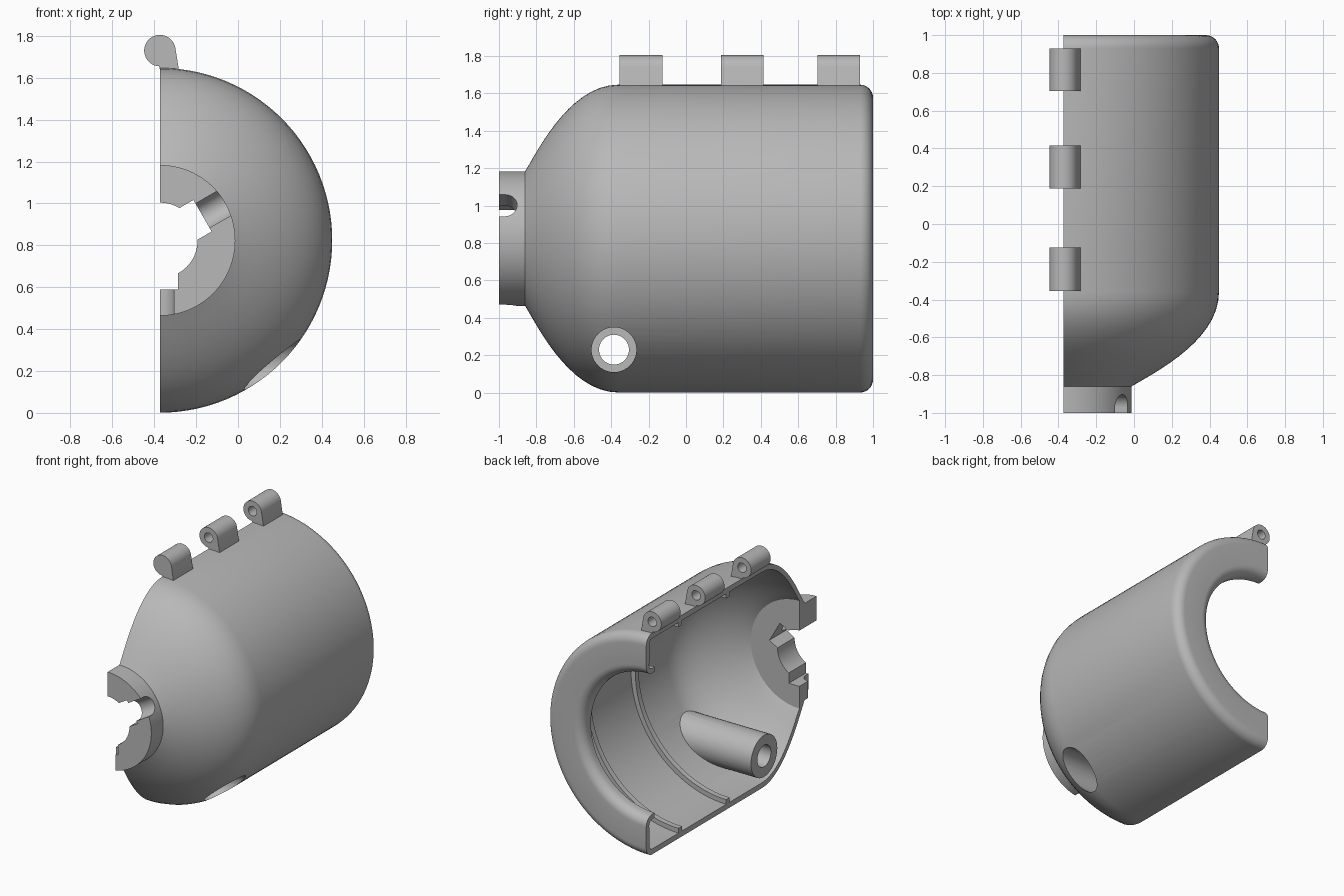
import bpy, bmesh, math
from mathutils import Vector, Matrix
from mathutils.geometry import interpolate_bezier

if "Cube" in bpy.data.objects:
    bpy.data.objects.remove(bpy.data.objects["Cube"])

AXIS_X, AXIS_Z = -0.373, 0.824   # axis of the round housing, along y
RADIUS = 0.823
WALL = 0.04
HINGE_Z = 1.73

grey = bpy.data.materials.new("plain_grey")
grey.use_nodes = True
grey.diffuse_color = (0.48, 0.48, 0.48, 1)
grey.node_tree.nodes["Principled BSDF"].inputs["Base Color"].default_value = grey.diffuse_color


def finish(name, bm):
    bmesh.ops.recalc_face_normals(bm, faces=bm.faces)
    mesh = bpy.data.meshes.new(name)
    bm.to_mesh(mesh)
    bm.free()
    mesh.materials.append(grey)
    obj = bpy.data.objects.new(name, mesh)
    bpy.context.collection.objects.link(obj)
    return obj


def activate(obj):
    bpy.ops.object.select_all(action="DESELECT")
    obj.select_set(True)
    bpy.context.view_layer.objects.active = obj


def combine(obj, other, operation, keep=False):
    mod = obj.modifiers.new(operation.lower(), "BOOLEAN")
    mod.operation, mod.solver, mod.object = operation, "EXACT", other
    activate(obj)
    bpy.ops.object.modifier_apply(modifier=mod.name)
    if not keep:
        bpy.data.objects.remove(other)


def half_revolve(name, outline, steps=56):
    """Sweep a closed (y, radius) outline half a turn on the +x side."""
    bm = bmesh.new()
    rings = []
    for i in range(steps + 1):
        a = math.pi * (i / steps - 0.5)
        rings.append([bm.verts.new((AXIS_X + r * math.cos(a), y, AXIS_Z + r * math.sin(a)))
                      for y, r in outline])
    n = len(outline)
    for a, b in zip(rings, rings[1:]):
        for k in range(n):
            j = (k + 1) % n
            bm.faces.new((a[k], a[j], b[j], b[k]))
    bm.faces.new(rings[0])
    bm.faces.new(rings[-1])
    return finish(name, bm)


def prism(name, outline, y0, y1):
    """Extrude an (x, z) outline along y."""
    bm = bmesh.new()
    face = bm.faces.new([bm.verts.new((x, y0, z)) for x, z in outline])
    ext = bmesh.ops.extrude_face_region(bm, geom=[face])
    moved = [v for v in ext["geom"] if isinstance(v, bmesh.types.BMVert)]
    bmesh.ops.translate(bm, verts=moved, vec=(0, y1 - y0, 0))
    return finish(name, bm)


def cylinder(name, radius, start, end):
    start, end = Vector(start), Vector(end)
    axis = end - start
    place = Matrix.Translation((start + end) / 2) @ axis.to_track_quat("Z", "Y").to_matrix().to_4x4()
    bm = bmesh.new()
    bmesh.ops.create_cone(bm, cap_ends=True, segments=40, radius1=radius, radius2=radius,
                          depth=axis.length, matrix=place)
    return finish(name, bm)


def radial_box(name, angle, r0, r1, half_width, y0, y1):
    """Box pointing outward from the housing axis."""
    place = (Matrix.Translation((AXIS_X, 0, AXIS_Z)) @ Matrix.Rotation(-angle, 4, "Y")
             @ Matrix.Translation(((r0 + r1) / 2, (y0 + y1) / 2, 0))
             @ Matrix.Diagonal((r1 - r0, y1 - y0, 2 * half_width, 1)))
    bm = bmesh.new()
    bmesh.ops.create_cube(bm, size=1, matrix=place)
    return finish(name, bm)


def bezier(a, b, c, d, count=16):
    return [(p.x, p.y) for p in interpolate_bezier(*[Vector((*q, 0)) for q in (a, b, c, d)], count)]


def arc(cx, cy, r, a0, a1, count=8):
    angles = [math.radians(a0 + (a1 - a0) * i / count) for i in range(count + 1)]
    return [(cx + r * math.cos(a), cy + r * math.sin(a)) for a in angles]


# Housing section: neck, dome, barrel, rolled rear flange, ribbed inner wall
inner = RADIUS - WALL
dome = bezier((-0.86, 0.36), (-0.79, 0.475), (-0.62, RADIUS), (-0.36, RADIUS))
section = [(-1, 0.18), (-1, 0.36)] + dome
section += arc(0.93, RADIUS - 0.07, 0.07, 90, 0)
section += arc(0.93, 0.595, 0.07, 0, -90)
section += [(0.9, 0.525), (0.9, 0.56)]
section += arc(0.93, 0.595, 0.035, -90, 0)
section += arc(0.93, RADIUS - 0.07, 0.03, 0, 90)
for rib in (0.6, 0.04):
    section += [(rib + 0.02, inner), (rib + 0.02, inner - 0.035),
                (rib - 0.02, inner - 0.035), (rib - 0.02, inner)]
section += bezier((-0.36, inner), (-0.6, inner), (-0.74, 0.48), (-0.8, 0.4))
section += [(-0.8, 0.18)]
housing = half_revolve("housing", section)

# Screw boss inside, trimmed to the housing envelope
BOSS_Y, BOSS_Z = -0.385, 0.23
boss = cylinder("screw_boss", 0.155, (-0.6, BOSS_Y, BOSS_Z), (0.6, BOSS_Y, BOSS_Z))
envelope = half_revolve("envelope", [(-0.86, 0.3)] + [(y, r - 0.015) for y, r in dome]
                        + [(0.1, RADIUS - 0.015), (0.1, 0.3)])
combine(boss, envelope, "INTERSECT")
combine(housing, boss, "UNION")
for radius, start in ((0.12, -0.2), (0.08, -0.6)):
    hole = cylinder("screw_hole", radius, (start, BOSS_Y, BOSS_Z), (0.7, BOSS_Y, BOSS_Z))
    combine(housing, hole, "DIFFERENCE")

# Nut pockets and open-ended screw slots in the neck
for degrees in (30, -90):
    a = math.radians(degrees)
    out = Vector((math.cos(a), 0, math.sin(a)))
    centre = Vector((AXIS_X, -0.97, AXIS_Z))
    combine(housing, radial_box("nut_pocket", a, 0.02, 0.235, 0.087, -1.1, -0.7), "DIFFERENCE")
    combine(housing, radial_box("slot_mouth", a, 0.1, 0.5, 0.067, -1.1, -0.97), "DIFFERENCE")
    combine(housing, cylinder("slot_end", 0.067, centre + out * 0.1, centre + out * 0.5), "DIFFERENCE")

# Hinge knuckles with a pin hole that stops inside the front one
pin_hole = cylinder("pin_hole", 0.035, (AXIS_X, -0.3, HINGE_Z), (AXIS_X, 1.1, HINGE_Z))
knuckle = arc(0, 0, 0.075, 10, 267, 28) + [(0.003, -0.1), (0.092, -0.1)]
knuckle = [(AXIS_X + x, HINGE_Z + z) for x, z in knuckle]
parts = [housing]
for place, y0, y1 in (("front", -0.355, -0.125), ("middle", 0.187, 0.415), ("rear", 0.703, 0.93)):
    lug = prism(place + "_hinge_knuckle", knuckle, y0, y1)
    combine(lug, pin_hole, "DIFFERENCE", keep=True)
    parts.append(lug)
bpy.data.objects.remove(pin_hole)

for part in parts:
    activate(part)
    bpy.ops.object.shade_smooth_by_angle(angle=math.radians(30))
